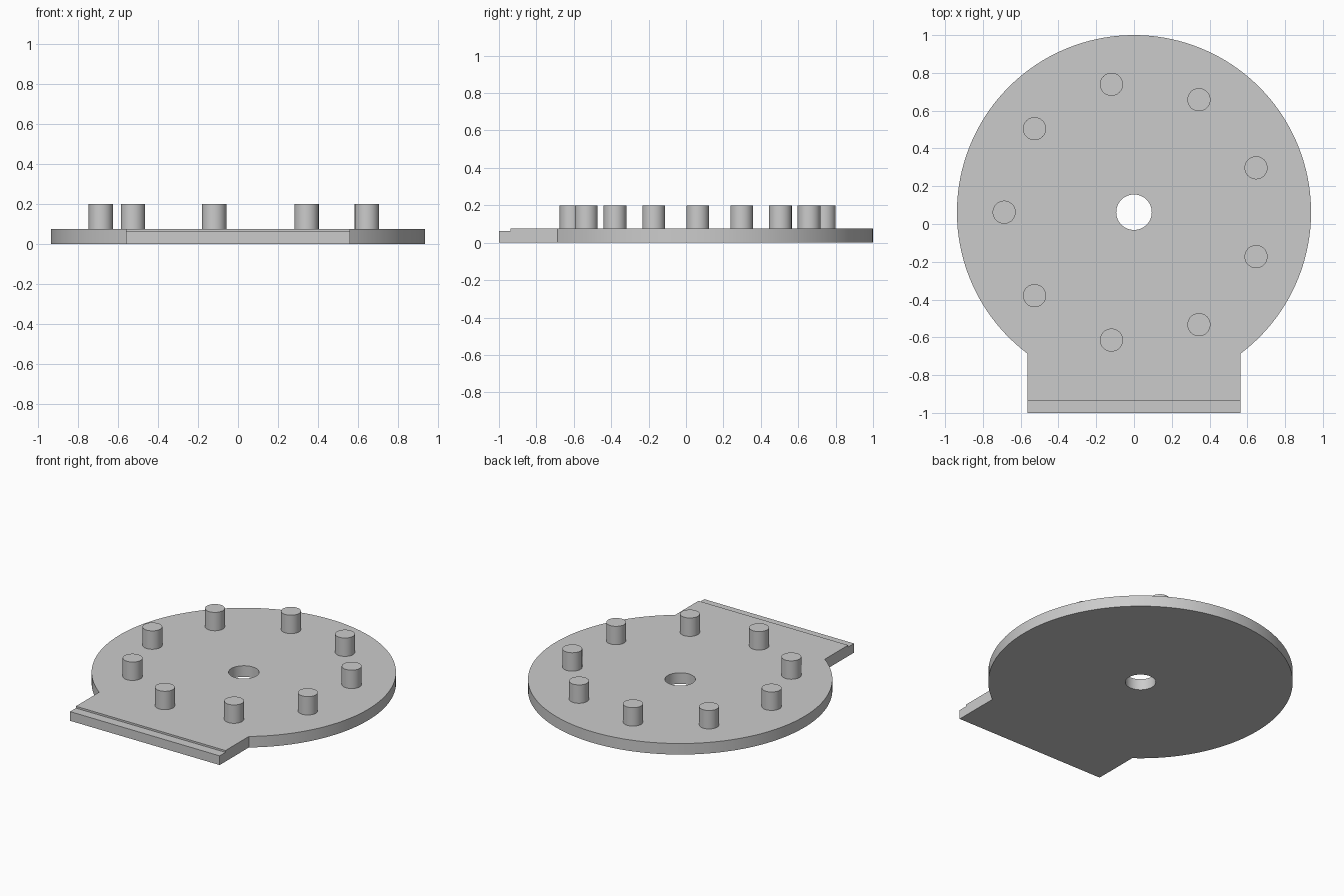
import bpy, bmesh
from math import radians, degrees, atan2, cos, sin, sqrt
from mathutils import Vector

cube = bpy.data.objects.get("Cube")
if cube:
    bpy.data.objects.remove(cube, do_unlink=True)

RADIUS, CENTRE_Y = 0.9375, 0.0625
HOLE_RADIUS = 0.094
TAB_HALF, TAB_END, LIP_Y = 0.5625, -1.0, -0.9375
LIP_TOP, PLATE_TOP, PEG_TOP = 0.0625, 0.075, 0.2
PEG_RADIUS, PEG_RING, PEGS = 0.061, 0.6875, 9

grey = bpy.data.materials.new("light grey")
grey.use_nodes = True
grey.diffuse_color = (0.6, 0.6, 0.6, 1)
grey.node_tree.nodes["Principled BSDF"].inputs["Base Color"].default_value = (0.6, 0.6, 0.6, 1)


def arc(radius, start, end, steps):
    """Points on an arc about the disc centre."""
    angles = [start + (end - start) * i / steps for i in range(steps + 1)]
    return [Vector((radius * cos(a), CENTRE_Y + radius * sin(a), 0)) for a in angles]


def finish(obj):
    """Add the colour and smooth the round walls."""
    obj.data.materials.append(grey)
    bpy.ops.object.select_all(action="DESELECT")
    obj.select_set(True)
    bpy.context.view_layer.objects.active = obj
    bpy.ops.object.shade_smooth_by_angle(angle=radians(30))


def raise_faces(bm, faces, height):
    """Extrude faces straight up and return the raised faces."""
    new = bmesh.ops.extrude_face_region(bm, geom=faces)["geom"]
    verts = [g for g in new if isinstance(g, bmesh.types.BMVert)]
    bmesh.ops.translate(bm, verts=verts, vec=(0, 0, height))
    return [g for g in new if isinstance(g, bmesh.types.BMFace)]


# Plate outline: a disc with a rectangular tab, and a centre hole
join = atan2(-sqrt(RADIUS ** 2 - TAB_HALF ** 2), TAB_HALF)
outline = arc(RADIUS, join, radians(180) - join, 120)
outline += [Vector((-TAB_HALF, TAB_END, 0)), Vector((TAB_HALF, TAB_END, 0))]
hole = arc(HOLE_RADIUS, 0, radians(360), 48)[:-1]

bm = bmesh.new()
for loop in (outline, hole):
    verts = [bm.verts.new(p) for p in loop]
    for a, b in zip(verts, verts[1:] + verts[:1]):
        bm.edges.new((a, b))
bmesh.ops.triangle_fill(bm, edges=bm.edges[:], use_beauty=True, normal=(0, 0, 1))

# Lower layer reaches the tab end; the upper layer stops at the lip
bmesh.ops.bisect_plane(bm, geom=bm.verts[:] + bm.edges[:] + bm.faces[:],
                       plane_co=(0, LIP_Y, 0), plane_no=(0, 1, 0))
bottom = bm.faces[:]
top = raise_faces(bm, bottom, LIP_TOP)
raised = [f for f in top if f.calc_center_median().y > LIP_Y]
raise_faces(bm, raised, PLATE_TOP - LIP_TOP)

# Remove the covered inner layer if the extrusion kept it
covered = [f for f in bm.faces
           if all(abs(v.co.z - LIP_TOP) < 1e-5 for v in f.verts)
           and f.calc_center_median().y > LIP_Y]
bmesh.ops.delete(bm, geom=covered, context="FACES_ONLY")
bmesh.ops.recalc_face_normals(bm, faces=bm.faces[:])

mesh = bpy.data.meshes.new("base_plate")
bm.to_mesh(mesh)
bm.free()
plate = bpy.data.objects.new("base_plate", mesh)
bpy.context.collection.objects.link(plate)
finish(plate)

# Ring of upright pegs, sunk slightly into the plate
sink = 0.02
height = PEG_TOP - PLATE_TOP + sink
for i in range(PEGS):
    a = radians(180 + i * 360 / PEGS)
    bpy.ops.mesh.primitive_cylinder_add(
        vertices=48, radius=PEG_RADIUS, depth=height,
        location=(PEG_RING * cos(a), CENTRE_Y + PEG_RING * sin(a), PEG_TOP - height / 2))
    peg = bpy.context.object
    peg.name = f"peg_{i + 1}"
    finish(peg)
